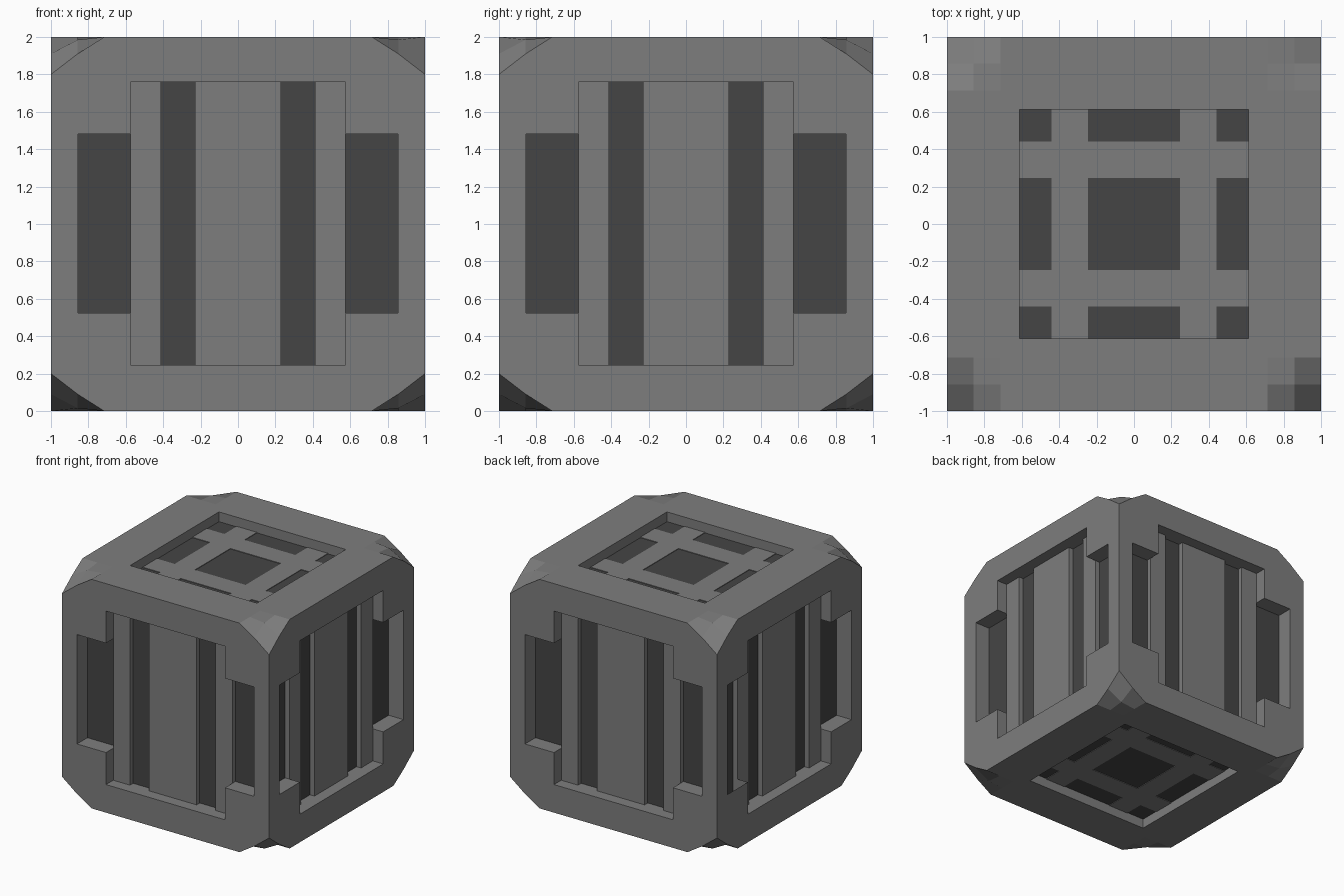
import bpy, bmesh
from math import radians
from mathutils import Matrix, Vector

if "Cube" in bpy.data.objects:
    bpy.data.objects.remove(bpy.data.objects["Cube"])

CENTRE = Vector((0, 0, 1))


def material(name, value):
    mat = bpy.data.materials.new(name)
    mat.diffuse_color = (value, value, value, 1)
    mat.use_nodes = True
    mat.node_tree.nodes["Principled BSDF"].inputs["Base Color"].default_value = mat.diffuse_color
    return mat


MID = material("mid_grey", 0.208)
DARK = material("dark_grey", 0.06)


def add_box(bm, lo, hi, rot=Matrix.Identity(4)):
    """Box between two corners (relative to the cube centre), then rotated."""
    lo, hi = Vector(lo), Vector(hi)
    mat = rot @ Matrix.Translation((lo + hi) / 2) @ Matrix.Diagonal((*(hi - lo), 1))
    bmesh.ops.create_cube(bm, size=1, matrix=mat)


def finish(name, bm, mat=MID):
    me = bpy.data.meshes.new(name)
    bm.to_mesh(me)
    bm.free()
    me.materials.append(mat)
    ob = bpy.data.objects.new(name, me)
    ob.location = CENTRE
    bpy.context.collection.objects.link(ob)
    return ob


SIDES = [Matrix.Rotation(radians(90 * i), 4, 'Z') for i in range(4)]
CAPS = [Matrix.Identity(4), Matrix.Rotation(radians(180), 4, 'X')]

# Outer frame: cube with grid cuts near the corners, corner points lowered
bm = bmesh.new()
add_box(bm, (-1, -1, -1), (1, 1, 1))
for axis in range(2):
    for c in (-0.857, -0.715, 0.715, 0.857):
        no = Vector((0, 0, 0))
        no[axis] = 1
        bmesh.ops.bisect_plane(bm, geom=bm.verts[:] + bm.edges[:] + bm.faces[:],
                               plane_co=no * c, plane_no=no)
DROP = {(2, 2): 0.2, (1, 2): 0.09, (2, 1): 0.09, (1, 1): 0.015}
for v in bm.verts:
    i, j = (sum(abs(t) > lim for lim in (0.8, 0.9)) for t in v.co.xy)
    v.co.z *= 1 - DROP.get((i, j), 0)
frame = finish("frame", bm)


# Openings cut into the frame
def cut(name, lo, hi, rot):
    bm = bmesh.new()
    add_box(bm, lo, hi, rot)
    cutter = finish(name, bm)
    cutter.hide_render = True
    mod = frame.modifiers.new(name, 'BOOLEAN')
    mod.operation, mod.solver, mod.object = 'DIFFERENCE', 'EXACT', cutter
    bpy.context.view_layer.objects.active = frame
    bpy.ops.object.modifier_apply(modifier=mod.name)
    bpy.data.objects.remove(cutter)


for rot in SIDES:
    cut("tall_opening", (-0.575, -1.2, -0.755), (0.575, -0.85, 0.76), rot)
    cut("wide_opening", (-0.855, -1.2, -0.475), (0.855, -0.85, 0.48), rot)
for rot in CAPS:
    cut("cap_opening", (-0.613, -0.613, 0.91), (0.613, 0.613, 1.2), rot)

# Dark core seen through every opening
bm = bmesh.new()
add_box(bm, (-0.857, -0.857, -0.915), (0.857, 0.857, 0.915))
finish("core", bm, DARK)

# Upright slats on the four sides
bm = bmesh.new()
for rot in SIDES:
    for x0, x1 in ((-0.575, -0.413), (-0.23, 0.23), (0.413, 0.575)):
        add_box(bm, (x0, -0.90, -0.76), (x1, -0.84, 0.765), rot)
finish("side_slats", bm)

# Crossed bars in the top and bottom recesses
bm = bmesh.new()
for rot in CAPS:
    for s in (-1, 1):
        a, b = sorted((s * 0.245, s * 0.44))
        add_box(bm, (a, -0.615, 0.9), (b, 0.615, 0.92), rot)
        for u, w in ((-0.615, -0.44), (-0.245, 0.245), (0.44, 0.615)):
            add_box(bm, (u, a, 0.9), (w, b, 0.92), rot)
finish("cap_bars", bm)
